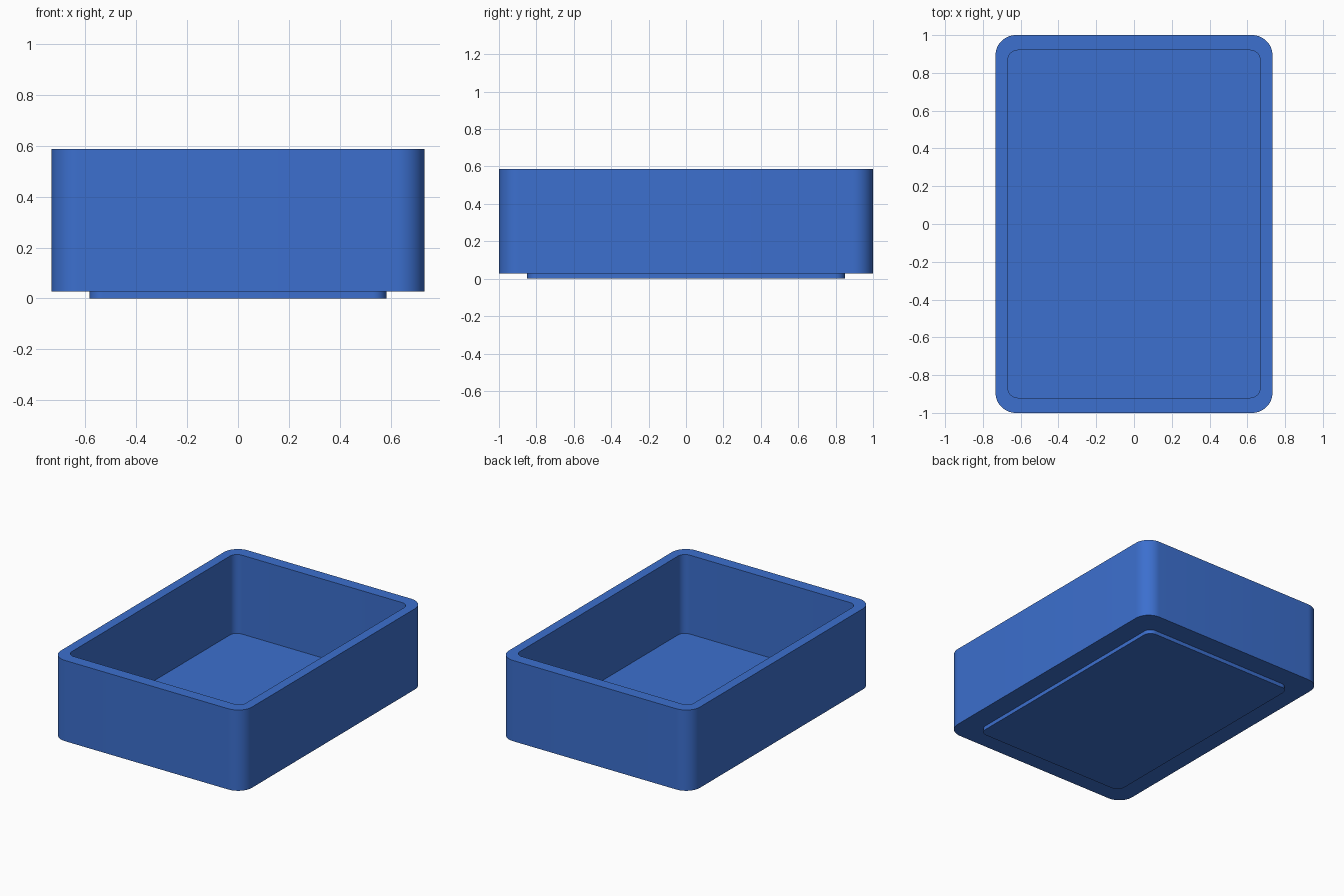
import bpy, bmesh, math

cube = bpy.data.objects.get("Cube")
if cube:
    bpy.data.objects.remove(cube, do_unlink=True)

blue = bpy.data.materials.new("blue")
blue.use_nodes = True
colour = (0.045, 0.16, 0.62, 1)
blue.diffuse_color = colour
blue.node_tree.nodes["Principled BSDF"].inputs["Base Color"].default_value = colour

STEPS = 12  # segments per rounded corner


def ring(bm, hx, hy, r, z):
    """Rounded rectangle of vertices, counter-clockwise."""
    verts = []
    for k, (sx, sy) in enumerate([(1, 1), (-1, 1), (-1, -1), (1, -1)]):
        for i in range(STEPS + 1):
            a = math.pi / 2 * (k + i / STEPS)
            verts.append(bm.verts.new((sx * (hx - r) + r * math.cos(a),
                                       sy * (hy - r) + r * math.sin(a), z)))
    return verts


def shell(name, sections):
    """Join successive rings and cap the first and last."""
    bm = bmesh.new()
    rings = [ring(bm, *s) for s in sections]
    n = len(rings[0])
    for a, b in zip(rings, rings[1:]):
        for i in range(n):
            j = (i + 1) % n
            bm.faces.new((a[i], a[j], b[j], b[i]))
    bm.faces.new(rings[0][::-1])
    bm.faces.new(rings[-1])
    bmesh.ops.recalc_face_normals(bm, faces=bm.faces)
    mesh = bpy.data.meshes.new(name)
    bm.to_mesh(mesh)
    bm.free()
    mesh.materials.append(blue)
    obj = bpy.data.objects.new(name, mesh)
    bpy.context.collection.objects.link(obj)
    bpy.ops.object.select_all(action="DESELECT")
    obj.select_set(True)
    bpy.context.view_layer.objects.active = obj
    bpy.ops.object.shade_smooth_by_angle(angle=math.radians(30))


# Open tray: outer wall, rim, inner wall, floor
shell("tray", [(0.733, 1.0, 0.107, 0.027), (0.733, 1.0, 0.107, 0.587),
               (0.668, 0.92, 0.053, 0.587), (0.668, 0.92, 0.053, 0.04)])

# Raised foot under the tray
shell("foot", [(0.583, 0.85, 0.053, 0.0), (0.583, 0.85, 0.053, 0.027)])
